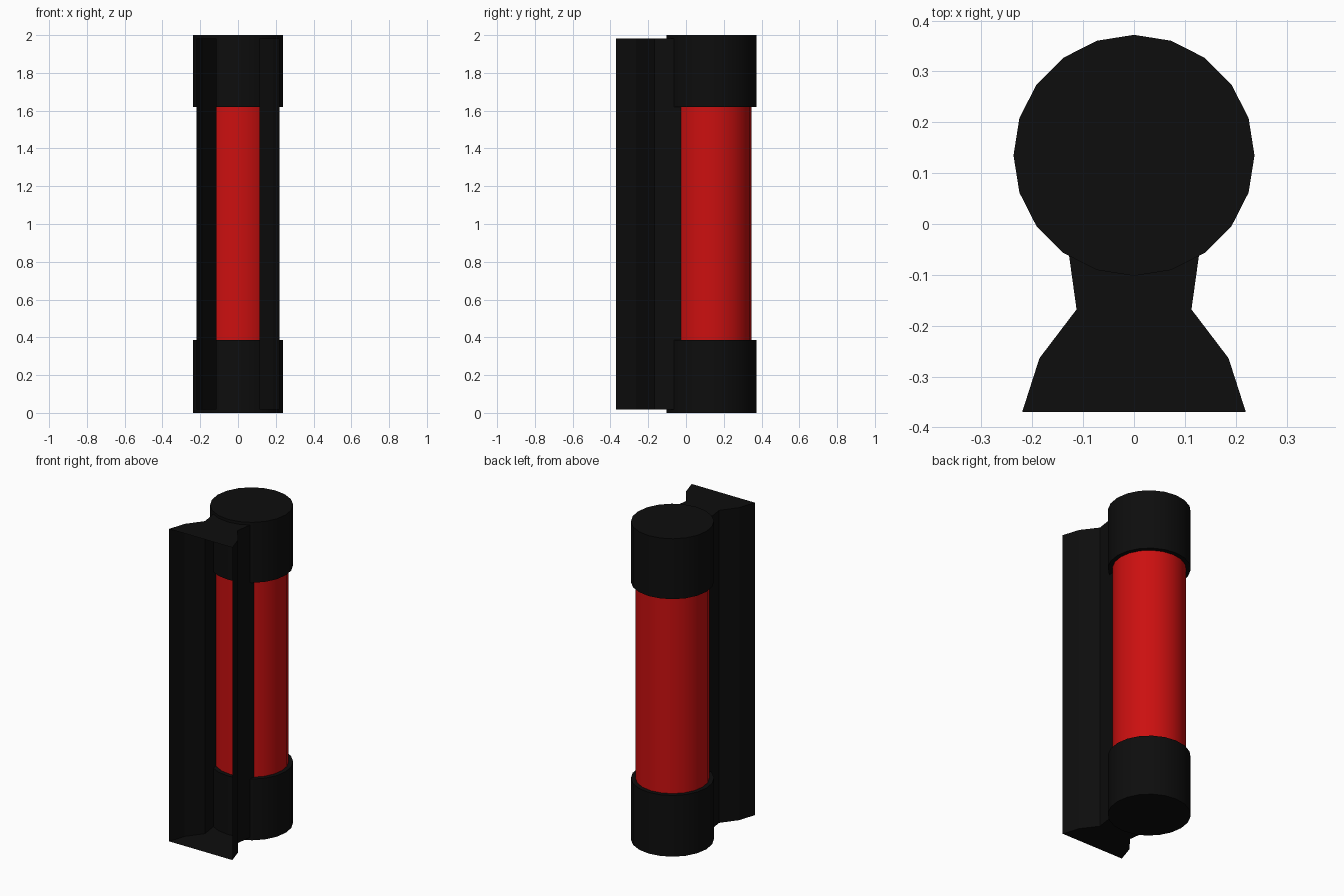
import bpy, bmesh, math

if "Cube" in bpy.data.objects:
    bpy.data.objects.remove(bpy.data.objects["Cube"])

CY = 0.135  # centre line of the tube


def material(name, rgb):
    m = bpy.data.materials.new(name)
    m.diffuse_color = (*rgb, 1)
    m.use_nodes = True
    m.node_tree.nodes["Principled BSDF"].inputs["Base Color"].default_value = m.diffuse_color
    return m


black = material("black_plastic", (0.004, 0.004, 0.004))
red = material("red_casing", (0.6, 0.005, 0.005))


def cylinder(name, radius, z0, z1, mat):
    # 20 sides, with a vertex pointing along +y
    bpy.ops.mesh.primitive_cylinder_add(vertices=20, radius=radius, depth=z1 - z0,
                                        location=(0, CY, (z0 + z1) / 2))
    ob = bpy.context.object
    ob.name = name
    ob.data.materials.append(mat)
    bpy.ops.object.shade_smooth_by_angle(angle=math.radians(35))
    return ob


# Red tube with a black cap on each end
cylinder("tube", 0.211, 0.2, 1.8, red)
cylinder("bottom_cap", 0.237, 0.0, 0.385, black)
cylinder("top_cap", 0.237, 1.62, 2.0, black)

# Mounting rail: flared side walls and end plates, open at the front
half = [(0.22, -0.37), (0.186, -0.264), (0.113, -0.168), (0.128, -0.06), (0.133, -0.022)]
bm = bmesh.new()
rings = []
for z in (0.017, 1.983):
    right = [bm.verts.new((x, y, z)) for x, y in half]
    left = [bm.verts.new((-x, y, z)) for x, y in half]
    rings.append((right, left))
    bm.faces.new(right + left[::-1])
for side in (0, 1):
    lo, hi = rings[0][side], rings[1][side]
    for i in range(len(half) - 1):
        bm.faces.new((lo[i], lo[i + 1], hi[i + 1], hi[i]))
bmesh.ops.recalc_face_normals(bm, faces=bm.faces)
mesh = bpy.data.meshes.new("mounting_rail")
bm.to_mesh(mesh)
bm.free()
mesh.materials.append(black)
rail = bpy.data.objects.new("mounting_rail", mesh)
bpy.context.collection.objects.link(rail)
